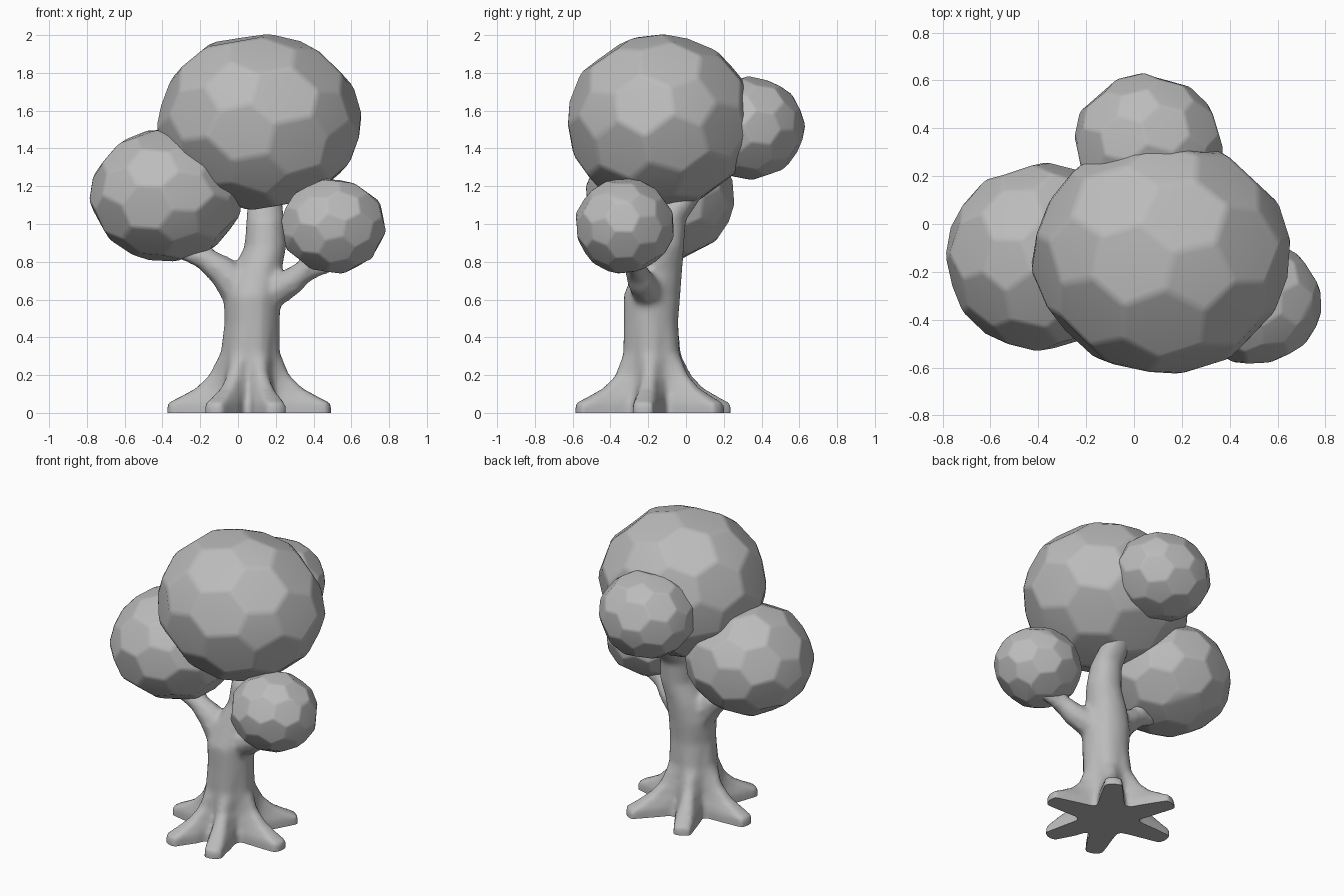
import bpy, bmesh, math, random
from mathutils import Euler, Vector

random.seed(4)
cube = bpy.data.objects.get("Cube")
if cube:
    bpy.data.objects.remove(cube, do_unlink=True)

# One plain grey for the whole tree
grey = bpy.data.materials.new("plain grey")
grey.use_nodes = True
GREY = (0.5, 0.5, 0.5, 1)
grey.diffuse_color = GREY
grey.node_tree.nodes["Principled BSDF"].inputs["Base Color"].default_value = GREY


def add_object(name, bm):
    bmesh.ops.recalc_face_normals(bm, faces=bm.faces)
    mesh = bpy.data.meshes.new(name)
    bm.to_mesh(mesh)
    bm.free()
    obj = bpy.data.objects.new(name, mesh)
    bpy.context.collection.objects.link(obj)
    mesh.materials.append(grey)
    bpy.ops.object.select_all(action='DESELECT')
    obj.select_set(True)
    bpy.context.view_layer.objects.active = obj
    return obj


def loft(bm, rings):
    """Skin a list of point rings and cap both ends."""
    loops = [[bm.verts.new(p) for p in ring] for ring in rings]
    n = len(loops[0])
    for a, b in zip(loops, loops[1:]):
        for i in range(n):
            j = (i + 1) % n
            bm.faces.new((a[i], a[j], b[j], b[i]))
    bm.faces.new(loops[0])
    bm.faces.new(loops[-1])


def branch(bm, path, sides=8):
    """Tapered tube along (x, y, z, radius) stations with a rounded tip."""
    pts = [Vector(p[:3]) for p in path]
    radii = [p[3] for p in path]
    end = (pts[-1] - pts[-2]).normalized()
    pts.append(pts[-1] + end * radii[-1] * 0.6)
    radii.append(radii[-1] * 0.55)
    rings = []
    for i, (p, r) in enumerate(zip(pts, radii)):
        d = pts[min(i + 1, len(pts) - 1)] - pts[max(i - 1, 0)]
        u = d.cross(Vector((0, 1, 0))).normalized()
        v = d.cross(u).normalized()
        turns = [math.tau * k / sides for k in range(sides)]
        rings.append([p + r * (u * math.cos(t) + v * math.sin(t)) for t in turns])
    loft(bm, rings)


# Trunk: a six-root star that narrows into a leaning stem
ROOTS = (-8, 54, 115, 176, 243, 290)
stations = [  # x, y, z, root tip radius, root flank radius, valley radius
    (0.06, -0.17, -0.08, 0.43, 0.29, 0.17),
    (0.06, -0.17, 0.05, 0.43, 0.28, 0.17),
    (0.06, -0.17, 0.08, 0.37, 0.25, 0.165),
    (0.06, -0.17, 0.13, 0.28, 0.21, 0.16),
    (0.06, -0.17, 0.20, 0.21, 0.18, 0.155),
    (0.065, -0.18, 0.32, 0.155, 0.155, 0.145),
    (0.075, -0.185, 0.48, 0.145, 0.145, 0.143),
    (0.075, -0.18, 0.62, 0.15, 0.15, 0.15),
    (0.10, -0.15, 0.75, 0.13, 0.13, 0.13),
    (0.145, -0.12, 0.88, 0.11, 0.11, 0.11),
    (0.145, -0.10, 1.02, 0.10, 0.10, 0.10),
    (0.14, -0.01, 1.14, 0.09, 0.09, 0.09),
    (0.12, 0.10, 1.24, 0.075, 0.075, 0.075),
    (0.10, 0.17, 1.32, 0.045, 0.045, 0.045),
]
rings = []
for x, y, z, tip, flank, valley in stations:
    ring = []
    for k, root in enumerate(ROOTS):
        after = ROOTS[k + 1] if k < 5 else ROOTS[0] + 360
        steps = ((root - 15, flank), (root - 7, tip), (root, tip * 1.02),
                 (root + 7, tip), (root + 15, flank), ((root + after) / 2, valley))
        for deg, r in steps:
            t = math.radians(deg)
            ring.append((x + r * math.cos(t), y + r * math.sin(t), z))
    rings.append(ring)
bm = bmesh.new()
loft(bm, rings)

# Side branches and their forks
branch(bm, [(0.09, -0.18, 0.50, 0.10), (0.02, -0.18, 0.64, 0.11),
            (-0.08, -0.18, 0.75, 0.085), (-0.18, -0.18, 0.82, 0.062),
            (-0.28, -0.18, 0.855, 0.05), (-0.38, -0.18, 0.89, 0.042)])
branch(bm, [(-0.15, -0.18, 0.79, 0.055), (-0.19, -0.16, 0.87, 0.048),
            (-0.19, -0.13, 0.96, 0.042)])
branch(bm, [(0.08, -0.18, 0.56, 0.09), (0.18, -0.20, 0.64, 0.09),
            (0.29, -0.24, 0.70, 0.075), (0.37, -0.27, 0.77, 0.06),
            (0.39, -0.29, 0.86, 0.045)])
branch(bm, [(0.34, -0.26, 0.73, 0.05), (0.43, -0.27, 0.765, 0.042),
            (0.52, -0.28, 0.79, 0.036)])

# Fuse trunk and branches, then slice the base flat on the ground
trunk = add_object("trunk_and_branches", bm)
fuse = trunk.modifiers.new("fuse", 'REMESH')
fuse.mode = 'VOXEL'
fuse.voxel_size = 0.018
soften = trunk.modifiers.new("soften", 'SMOOTH')
soften.factor = 0.5
soften.iterations = 5
for modifier in (fuse.name, soften.name):
    bpy.ops.object.modifier_apply(modifier=modifier)
bm = bmesh.new()
bm.from_mesh(trunk.data)
cut = bmesh.ops.bisect_plane(bm, geom=bm.verts[:] + bm.edges[:] + bm.faces[:],
                             plane_co=(0, 0, 0), plane_no=(0, 0, 1), clear_inner=True)
rim = [e for e in cut["geom_cut"] if isinstance(e, bmesh.types.BMEdge)]
bmesh.ops.contextual_create(bm, geom=rim)
bm.to_mesh(trunk.data)
bm.free()
bpy.ops.object.shade_smooth_by_angle(angle=math.radians(50))


def crown(name, low, high, turn):
    """Foliage ball of soft five and six sided facets, fitted to a box."""
    ico = bmesh.new()
    bmesh.ops.create_icosphere(ico, subdivisions=2, radius=1)
    bm = bmesh.new()
    for f in ico.faces:
        p = f.calc_center_median().normalized()
        p += Vector([random.uniform(-0.02, 0.02) for _ in range(3)])
        p.rotate(Euler(turn))
        bm.verts.new(p)
    ico.free()
    bmesh.ops.convex_hull(bm, input=bm.verts)
    bmesh.ops.dissolve_limit(bm, angle_limit=math.radians(14),
                             verts=bm.verts, edges=bm.edges)
    for axis in range(3):
        values = [v.co[axis] for v in bm.verts]
        a, b = min(values), max(values)
        for v in bm.verts:
            s = (v.co[axis] - a) / (b - a)
            v.co[axis] = low[axis] + s * (high[axis] - low[axis])
    size = high[0] - low[0]
    bmesh.ops.bevel(bm, geom=bm.edges[:], offset=size * 0.02, segments=1,
                    affect='EDGES', clamp_overlap=True)
    obj = add_object(name, bm)
    bpy.ops.object.shade_smooth_by_angle(angle=math.radians(50))
    flatten = obj.modifiers.new("flat facets", 'WEIGHTED_NORMAL')
    flatten.keep_sharp = True


crown("main_crown", (-0.44, -0.63, 1.07), (0.66, 0.37, 2.01), (0.3, 0.2, 0.5))
crown("right_crown", (-0.79, -0.535, 0.80), (0.03, 0.26, 1.50), (0.9, 0.4, 0.1))
crown("left_crown", (0.225, -0.585, 0.735), (0.785, -0.065, 1.24), (0.2, 1.1, 0.7))
crown("back_crown", (-0.25, 0.04, 1.23), (0.375, 0.635, 1.785), (1.4, 0.3, 0.2))
